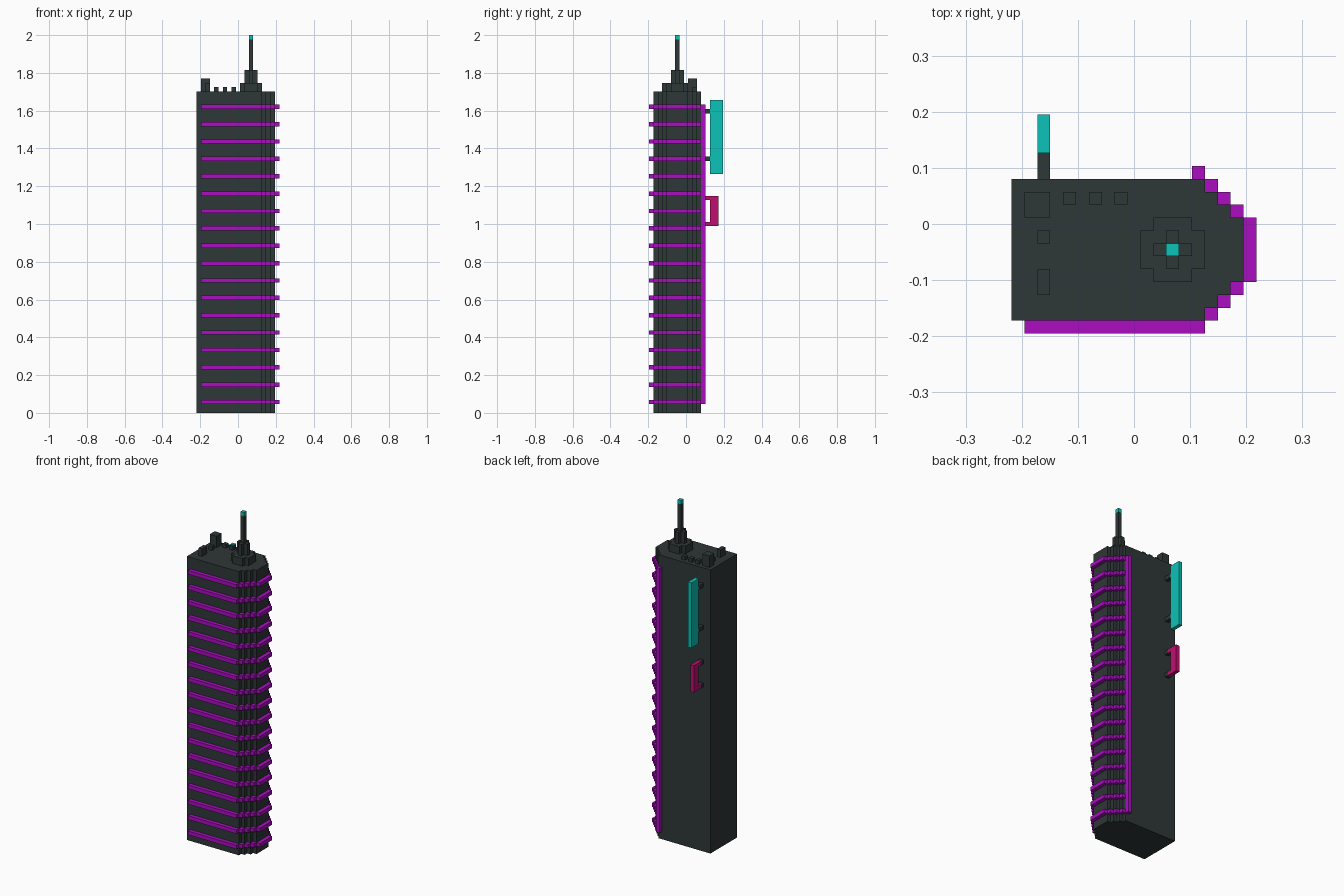
import bpy, bmesh

if "Cube" in bpy.data.objects:
    bpy.data.objects.remove(bpy.data.objects["Cube"], do_unlink=True)

# Everything sits on a 19 x 17 x 87 block grid
U = 2 / 87
OX, OY = -9.5, -8.5


def material(name, rgb):
    m = bpy.data.materials.new(name)
    m.use_nodes = True
    m.diffuse_color = (*rgb, 1)
    bsdf = m.node_tree.nodes["Principled BSDF"]
    bsdf.inputs["Base Color"].default_value = (*rgb, 1)
    bsdf.inputs["Roughness"].default_value = 0.8
    return m


DARK = material("charcoal", (0.028, 0.038, 0.038))
PURPLE = material("neon purple", (0.40, 0.004, 0.53))
TEAL = material("neon teal", (0.004, 0.54, 0.48))
PINK = material("neon pink", (0.52, 0.005, 0.16))


def prism(bm, outline, z0, z1):
    """Extrude a counter-clockwise outline in grid units from z0 to z1."""
    low = [bm.verts.new(((x + OX) * U, (y + OY) * U, z0 * U)) for x, y in outline]
    high = [bm.verts.new(((x + OX) * U, (y + OY) * U, z1 * U)) for x, y in outline]
    bm.faces.new(low[::-1])
    bm.faces.new(high)
    n = len(outline)
    for i in range(n):
        j = (i + 1) % n
        bm.faces.new((low[i], low[j], high[j], high[i]))


def rect(x0, x1, y0, y1):
    return [(x0, y0), (x1, y0), (x1, y1), (x0, y1)]


def plus(x0, x1, y0, y1):
    """Rectangle with one grid cell notched out of each corner."""
    return [(x0 + 1, y0), (x1 - 1, y0), (x1 - 1, y0 + 1), (x1, y0 + 1),
            (x1, y1 - 1), (x1 - 1, y1 - 1), (x1 - 1, y1), (x0 + 1, y1),
            (x0 + 1, y1 - 1), (x0, y1 - 1), (x0, y0 + 1), (x0 + 1, y0 + 1)]


def part(name, mat, prisms):
    """Object made of (outline, z0, z1) prisms."""
    bm = bmesh.new()
    for outline, z0, z1 in prisms:
        prism(bm, outline, z0, z1)
    me = bpy.data.meshes.new(name)
    bm.to_mesh(me)
    bm.free()
    me.materials.append(mat)
    ob = bpy.data.objects.new(name, me)
    bpy.context.collection.objects.link(ob)
    return ob


# Tower body: rectangle with stepped corners on the +x side
front_steps = []
for i in range(4):
    front_steps += [(15 + i, 1 + i), (15 + i, 2 + i)]
front_steps[-1] = (18, 4)
front_steps = front_steps[:-1]
back_steps = [(x, 13 - y) for x, y in reversed(front_steps)]
part("tower_body", DARK, [([(0, 1)] + front_steps + back_steps + [(0, 12)], 0, 74)])

# Light band wrapping the front and the stepped side, repeated up the tower
cells = [rect(1, 15, 0, 1), rect(18, 19, 4, 9)]
for i in range(3):
    cells += [rect(15 + i, 16 + i, 1 + i, 2 + i), rect(15 + i, 16 + i, 11 - i, 12 - i)]
bands = part("light_bands", PURPLE, [(c, 2, 3) for c in cells])
arr = bands.modifiers.new("Floors", 'ARRAY')
arr.count = 18
arr.use_relative_offset = False
arr.use_constant_offset = True
arr.constant_offset_displace = (0, 0, 4 * U)

# Vertical light strip on the back
part("light_column", PURPLE, [(rect(14, 15, 12, 13), 2, 71)])

# Antenna with stepped base
part("antenna_base", DARK, [(plus(10, 15, 4, 9), 74, 76)])
part("antenna_collar", DARK, [(plus(11, 14, 5, 8), 76, 79)])
part("antenna_mast", DARK, [(rect(12, 13, 6, 7), 79, 86)])
part("antenna_light", TEAL, [(rect(12, 13, 6, 7), 86, 87)])

# Roof units
part("roof_hut", DARK, [(rect(1, 3, 9, 11), 74, 77)])
part("roof_tank", DARK, [(rect(2, 3, 3, 5), 74, 76)])
part("roof_box", DARK, [(rect(2, 3, 7, 8), 74, 75)])
part("roof_vents", DARK, [(rect(x, x + 1, 10, 11), 74, 75) for x in (4, 6, 8)])

# Hanging signs on the back wall
part("upper_sign", TEAL, [(rect(2, 3, 14, 17), 55, 72)])
part("upper_sign_arms", DARK, [(rect(2, 3, 12, 14), z, z + 1) for z in (58, 69)])
part("lower_sign", PINK, [(rect(2, 3, 14, 16), 43, 50)]
     + [(rect(2, 3, 13, 14), z, z + 1) for z in (43, 49)])
part("lower_sign_arms", DARK, [(rect(2, 3, 12, 13), z, z + 1) for z in (43, 49)])
